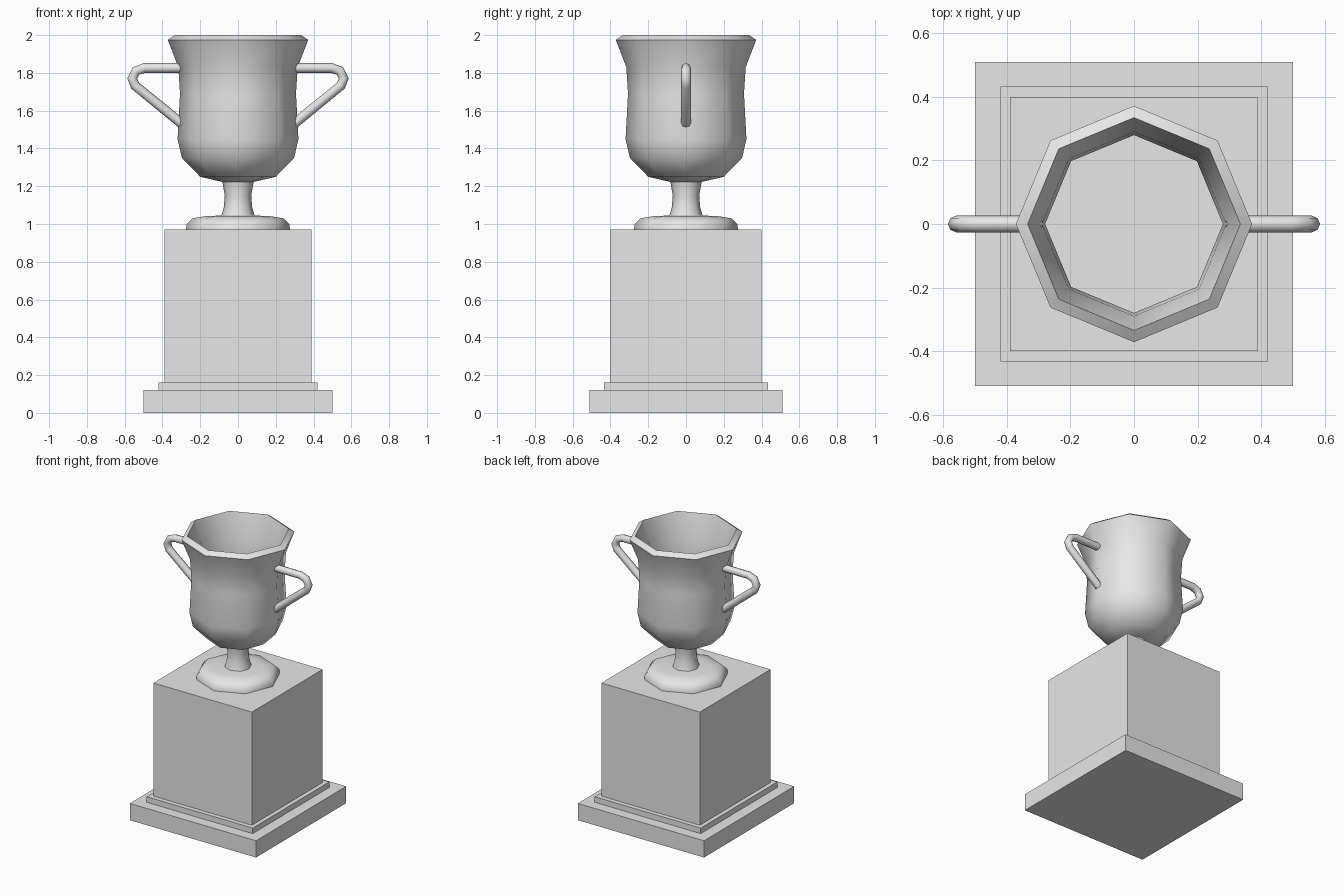
import bpy, bmesh, math

if "Cube" in bpy.data.objects:
    bpy.data.objects.remove(bpy.data.objects["Cube"])

gray = bpy.data.materials.new("plain gray")
gray.diffuse_color = (0.8, 0.8, 0.8, 1)
gray.use_nodes = True
gray.node_tree.nodes["Principled BSDF"].inputs["Base Color"].default_value = gray.diffuse_color


def add_object(name, bm):
    bmesh.ops.recalc_face_normals(bm, faces=bm.faces[:])
    mesh = bpy.data.meshes.new(name)
    bm.to_mesh(mesh)
    bm.free()
    mesh.materials.append(gray)
    obj = bpy.data.objects.new(name, mesh)
    bpy.context.collection.objects.link(obj)
    return obj


def smooth(obj, degrees):
    bpy.ops.object.select_all(action='DESELECT')
    obj.select_set(True)
    bpy.context.view_layer.objects.active = obj
    bpy.ops.object.shade_smooth_by_angle(angle=math.radians(degrees))


def slab(name, half_x, half_y, z0, z1):
    bm = bmesh.new()
    bmesh.ops.create_cube(bm, size=1)
    for v in bm.verts:
        v.co.x *= 2 * half_x
        v.co.y *= 2 * half_y
        v.co.z = z0 if v.co.z < 0 else z1
    add_object(name, bm)


def lathe(name, profile, sides=8):
    """Turn an (r, z) profile around z and cap both ends."""
    bm = bmesh.new()
    rings = []
    for r, z in profile:
        rings.append([bm.verts.new((r * math.cos(2 * math.pi * i / sides),
                                    r * math.sin(2 * math.pi * i / sides), z))
                      for i in range(sides)])
    for a, b in zip(rings, rings[1:]):
        for i in range(sides):
            j = (i + 1) % sides
            bm.faces.new((a[i], a[j], b[j], b[i]))
    bm.faces.new(rings[0])
    bm.faces.new(rings[-1])
    smooth(add_object(name, bm), 50)


def handle(name, side, radius=0.026, sides=8):
    """Sweep an eight-sided tube along a bent path in the xz plane."""
    path = [(0.29, 1.826), (0.495, 1.826), (0.54, 1.81),
            (0.56, 1.77), (0.545, 1.733), (0.29, 1.525)]
    bm = bmesh.new()
    rings = []
    for k, (x, z) in enumerate(path):
        x0, z0 = path[max(k - 1, 0)]
        x1, z1 = path[min(k + 1, len(path) - 1)]
        # Direction halfway between the two neighbouring segments
        tx = tz = 0
        for dx, dz in ((x - x0, z - z0), (x1 - x, z1 - z)):
            length = math.hypot(dx, dz)
            if length:
                tx += dx / length
                tz += dz / length
        length = math.hypot(tx, tz)
        nx, nz = -tz / length, tx / length
        ring = []
        for i in range(sides):
            a = 2 * math.pi * i / sides
            u, v = radius * math.cos(a), radius * math.sin(a)
            ring.append(bm.verts.new((side * (x + nx * u), v, z + nz * u)))
        rings.append(ring)
    for a, b in zip(rings, rings[1:]):
        for i in range(sides):
            j = (i + 1) % sides
            bm.faces.new((a[i], a[j], b[j], b[i]))
    bm.faces.new(rings[0])
    bm.faces.new(rings[-1])
    smooth(add_object(name, bm), 50)


# Stepped pedestal
slab("pedestal_base", 0.50, 0.51, 0.0, 0.12)
slab("pedestal_step", 0.42, 0.433, 0.12, 0.16)
slab("pedestal_block", 0.39, 0.40, 0.16, 0.97)

# Foot and stem of the cup
lathe("foot", [(0.275, 0.97), (0.272, 1.0), (0.24, 1.03), (0.17, 1.042), (0.08, 1.045)])
lathe("stem", [(0.088, 1.043), (0.075, 1.09), (0.07, 1.15), (0.083, 1.224)])

# Cup: outside from the bottom up, over the sloped rim, then down the inside
lathe("cup", [(0.08, 1.222), (0.20, 1.25), (0.297, 1.35), (0.32, 1.45),
              (0.307, 1.69), (0.316, 1.83), (0.372, 1.975),
              (0.335, 2.0), (0.29, 1.83), (0.28, 1.70), (0.28, 1.60)])

# Two mirrored handles
handle("handle_right", 1)
handle("handle_left", -1)
